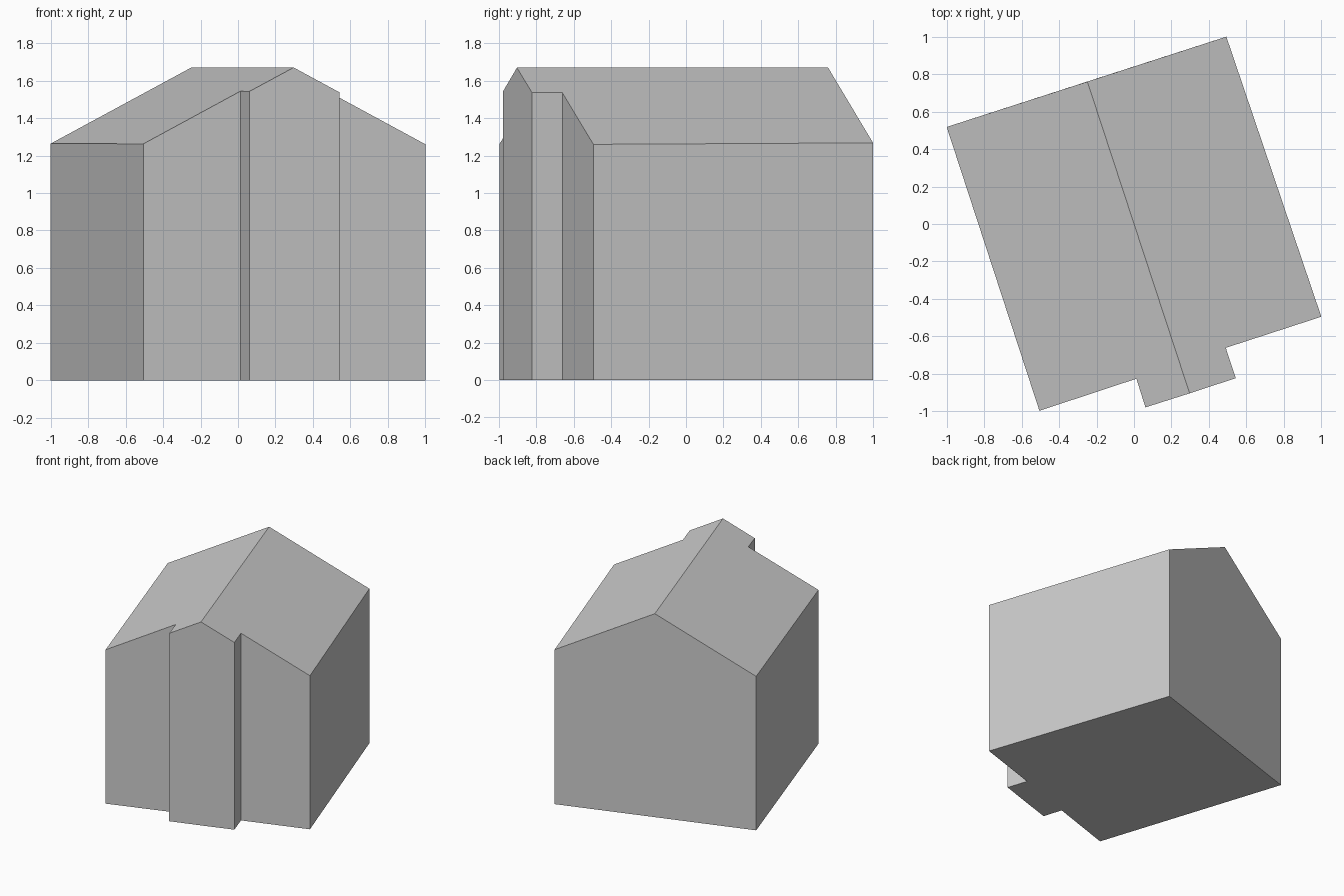
import bpy
import bmesh
from mathutils import Vector

cube = bpy.data.objects.get("Cube")
if cube:
    bpy.data.objects.remove(cube, do_unlink=True)

# Plain grey for the whole building
grey = bpy.data.materials.new("plain_grey")
grey.use_nodes = True
colour = (0.6, 0.6, 0.6, 1)
grey.diffuse_color = colour
grey.node_tree.nodes["Principled BSDF"].inputs["Base Color"].default_value = colour

RIDGE_HEIGHT = 1.67
ROOF_SLOPE = 0.515

# Plan outline on each side of the ridge, from the back end to the front end
ridge_back = Vector((-0.249, 0.76))
ridge_front = Vector((0.297, -0.904))
left_side = [(0.493, 1.0), (1.0, -0.495), (0.49, -0.661), (0.543, -0.823)]
right_side = [(-1.0, 0.518), (-0.505, -0.997), (0.013, -0.826), (0.061, -0.979)]


def roof_height(point):
    """Height of the pitched roof, falling away evenly from the ridge."""
    along = (ridge_front - ridge_back).normalized()
    distance = abs(along.cross(Vector(point) - ridge_back))
    return RIDGE_HEIGHT - ROOF_SLOPE * distance


# Closed outline with the front bay, and its copy raised to the roof
outline = [ridge_back, *right_side, ridge_front, *reversed(left_side)]
bm = bmesh.new()
base = [bm.verts.new((p[0], p[1], 0)) for p in outline]
top = [bm.verts.new((p[0], p[1], roof_height(p))) for p in outline]
count = len(outline)
front = outline.index(ridge_front)

# Floor and the two roof slopes
bm.faces.new(base)
bm.faces.new(top[:front + 1])
bm.faces.new(top[front:] + top[:1])

# Walls
for i in range(count):
    j = (i + 1) % count
    bm.faces.new((base[i], base[j], top[j], top[i]))

# Merge the gable halves into single flat walls
gable_edges = [bm.edges.get((base[i], top[i])) for i in (0, front)]
bmesh.ops.dissolve_edges(bm, edges=gable_edges, use_verts=False)
bmesh.ops.recalc_face_normals(bm, faces=bm.faces[:])

mesh = bpy.data.meshes.new("house")
bm.to_mesh(mesh)
bm.free()
mesh.materials.append(grey)
house = bpy.data.objects.new("house", mesh)
bpy.context.collection.objects.link(house)
